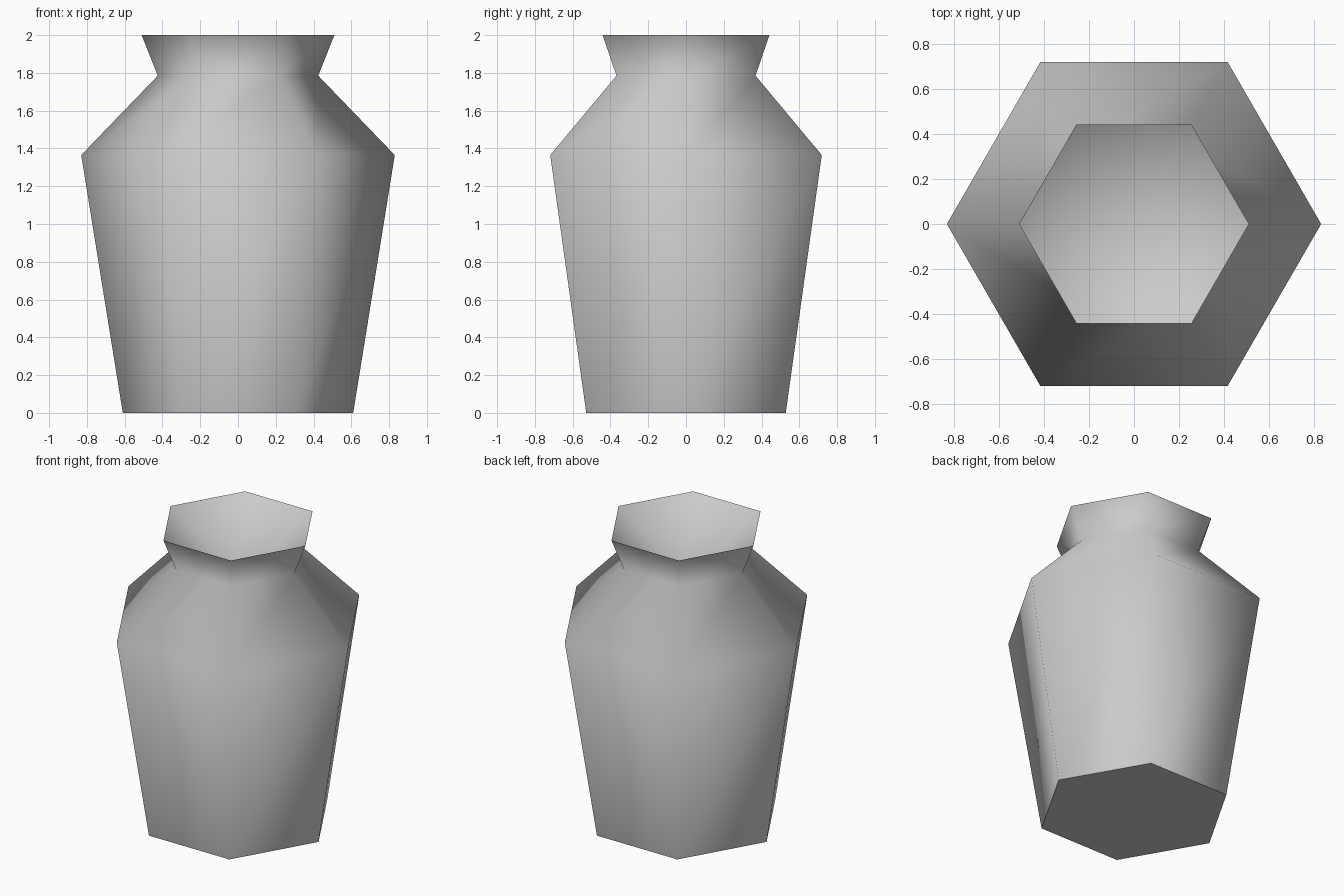
import bpy, bmesh, math

cube = bpy.data.objects.get("Cube")
if cube:
    bpy.data.objects.remove(cube, do_unlink=True)

SIDES = 6
# Outer profile from foot to rim: radius, height
PROFILE = [(0.61, 0.0), (0.83, 1.365), (0.425, 1.785), (0.51, 2.0)]
DISH_HEIGHT = 1.65

# One plain grey for the whole vase
grey = bpy.data.materials.new("plain_grey")
grey.use_nodes = True
colour = (0.6, 0.6, 0.6, 1.0)
grey.diffuse_color = colour
grey.node_tree.nodes["Principled BSDF"].inputs["Base Color"].default_value = colour

bm = bmesh.new()


def ring(radius, height):
    angles = [math.tau * i / SIDES for i in range(SIDES)]
    return [bm.verts.new((radius * math.cos(a), radius * math.sin(a), height))
            for a in angles]


# Foot, body, shoulder, neck and rim
rings = [ring(r, z) for r, z in PROFILE]
for low, high in zip(rings, rings[1:]):
    for i in range(SIDES):
        j = (i + 1) % SIDES
        bm.faces.new((low[i], low[j], high[j], high[i]))

# Flat base
bm.faces.new(list(reversed(rings[0])))

# Hollow mouth sinking from the rim
centre = bm.verts.new((0, 0, DISH_HEIGHT))
rim = rings[-1]
for i in range(SIDES):
    bm.faces.new((rim[i], rim[(i + 1) % SIDES], centre))

mesh = bpy.data.meshes.new("vase")
bm.to_mesh(mesh)
bm.free()
mesh.materials.append(grey)
vase = bpy.data.objects.new("vase", mesh)
bpy.context.collection.objects.link(vase)

# Soft sides, with crisp base and rim edges
bpy.ops.object.select_all(action='DESELECT')
vase.select_set(True)
bpy.context.view_layer.objects.active = vase
bpy.ops.object.shade_smooth_by_angle(angle=math.radians(75))
